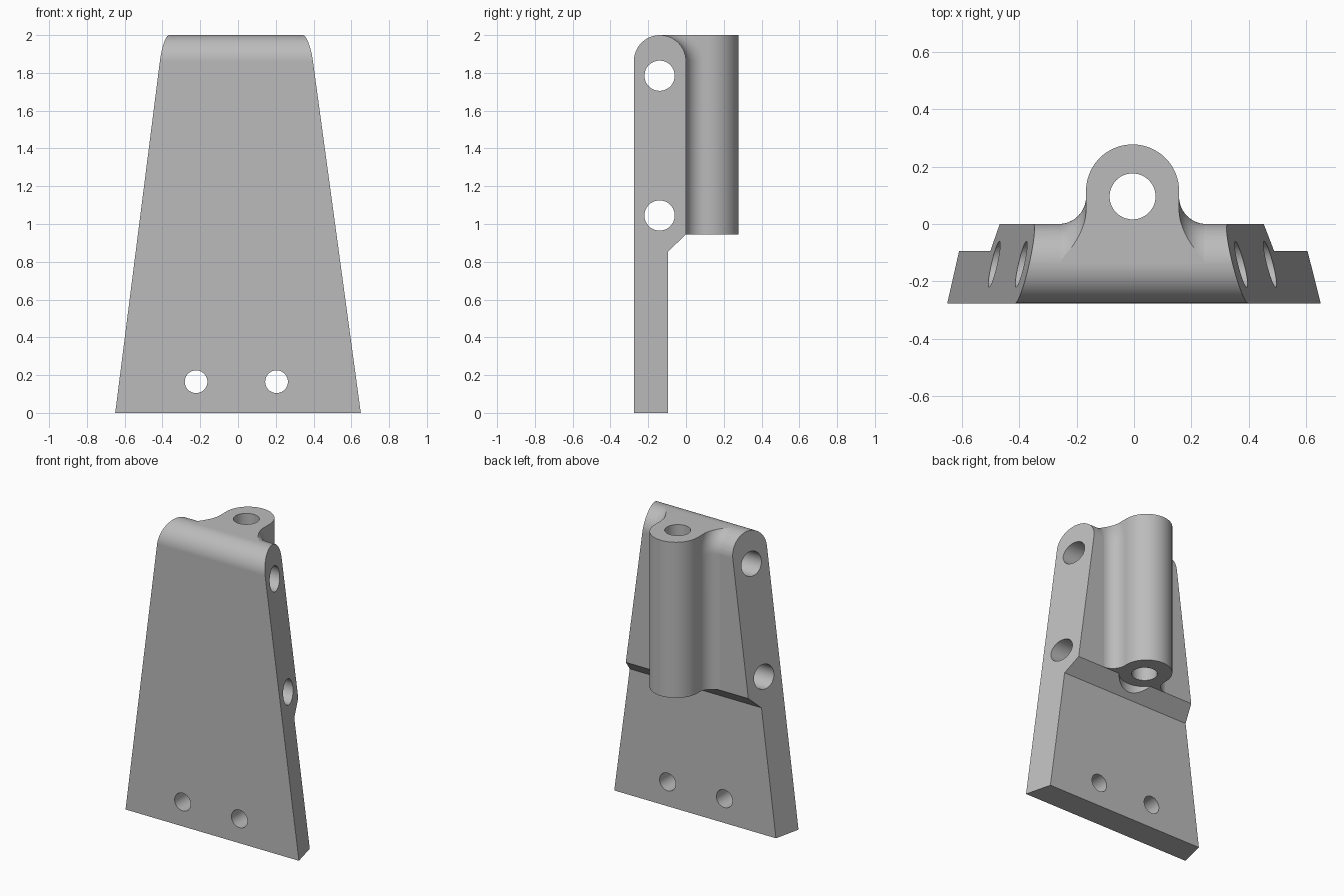
import bpy, bmesh
from math import sin, cos, pi, sqrt, radians
from mathutils import Vector, Matrix

if "Cube" in bpy.data.objects:
    bpy.data.objects.remove(bpy.data.objects["Cube"])

grey = bpy.data.materials.new("light grey metal")
grey.use_nodes = True
COLOUR = (0.5, 0.5, 0.5, 1)
grey.diffuse_color = COLOUR
grey.node_tree.nodes["Principled BSDF"].inputs["Base Color"].default_value = COLOUR

AXIS_Y, AXIS_Z, ROUND = -0.138, 1.862, 0.138      # rounded top of the plate
LEDGE, TOP = 0.945, 2.0
CX, HALF, FILLET = -0.005, 0.162, 0.095           # boss centre, half width, blend radius
SEG = 16


def finish(bm, name):
    bmesh.ops.recalc_face_normals(bm, faces=bm.faces)
    mesh = bpy.data.meshes.new(name)
    bm.to_mesh(mesh)
    bm.free()
    mesh.materials.append(grey)
    obj = bpy.data.objects.new(name, mesh)
    bpy.context.collection.objects.link(obj)
    return obj


def loft(sections, name, cut_top=False):
    """Closed solid through equal-sized rings of points."""
    bm = bmesh.new()
    rings = [[bm.verts.new(p) for p in s] for s in sections]
    for a, b in zip(rings, rings[1:]):
        for i in range(len(a)):
            j = (i + 1) % len(a)
            bm.faces.new((a[i], a[j], b[j], b[i]))
    bm.faces.new(rings[0])
    bm.faces.new(rings[-1][::-1])
    if cut_top:
        cut = bmesh.ops.bisect_plane(bm, geom=bm.verts[:] + bm.edges[:] + bm.faces[:],
                                     plane_co=(0, 0, TOP), plane_no=(0, 0, 1), clear_outer=True)
        edges = [e for e in cut["geom_cut"] if isinstance(e, bmesh.types.BMEdge)]
        bmesh.ops.holes_fill(bm, edges=edges)
    return finish(bm, name)


def rod(name, centre, radius, length, axis):
    bm = bmesh.new()
    turn = Vector((0, 0, 1)).rotation_difference(Vector(axis)).to_matrix().to_4x4()
    bmesh.ops.create_cone(bm, cap_ends=True, segments=48, radius1=radius, radius2=radius,
                          depth=length, matrix=Matrix.Translation(centre) @ turn)
    return finish(bm, name)


def combine(target, tool, operation):
    tool.hide_render = True
    mod = target.modifiers.new(operation, 'BOOLEAN')
    mod.operation, mod.solver, mod.object = operation, 'EXACT', tool
    bpy.context.view_layer.objects.active = target
    bpy.ops.object.modifier_apply(modifier=mod.name)
    bpy.data.objects.remove(tool)


# Tapered plate: side profile with a round top and a chamfered ledge
profile = [(-0.276, 0)]
for i in range(2 * SEG + 1):
    a = pi - pi * i / (2 * SEG)
    profile.append((AXIS_Y + ROUND * cos(a), AXIS_Z + ROUND * sin(a)))
profile += [(0, LEDGE), (-0.094, 0.855), (-0.094, 0)]
right_side = [(-0.65 + 0.127 * z + 0.227 * (y + 0.276), y, z) for y, z in profile]
left_side = [(0.65 - 0.136 * z - 0.253 * (y + 0.276), y, z) for y, z in profile]
bracket = loft([right_side, left_side], "bracket_plate")

# Round relief in the chamfer under the boss
combine(bracket, rod("relief_cutter", (CX, 0.1, LEDGE - 0.07), HALF, 0.14, (0, 0, 1)), 'DIFFERENCE')

# Blend that rises from the plate to the boss walls and rolls over the round top
half = []
for i in range(SEG + 1):
    a = pi / 2 * i / SEG
    sink = 0.0008 if i == 0 else 0
    half.append((HALF + FILLET * (1 - sin(a)), ROUND + FILLET * (1 - cos(a)) - sink))
half = [(half[0][0], 0.09)] + half + [(HALF - 0.01, ROUND + FILLET)]
outline = half + [(-x, r) for x, r in reversed(half)]
sections = [[(CX + x, AXIS_Y + r, LEDGE) for x, r in outline]]
for i in range(SEG + 1):
    a = pi / 2 * i / SEG
    sections.append([(CX + x, AXIS_Y + r * cos(a), AXIS_Z + r * sin(a)) for x, r in outline])
blend = loft(sections, "boss_blend", cut_top=True)

# Boss: upright round-backed block
arc = [(CX + HALF * cos(pi * i / 32), 0.115 + HALF * sin(pi * i / 32)) for i in range(33)]
shape = [(CX + HALF, -0.12)] + arc + [(CX - HALF, -0.12)]
boss = loft([[(x, y, z) for x, y in shape] for z in (LEDGE, TOP)], "hinge_boss")

combine(boss, blend, 'UNION')
combine(bracket, boss, 'UNION')

# Bolt holes, cross holes and the pin bore
for x in (-0.222, 0.204):
    combine(bracket, rod("bolt_hole_cutter", (x, -0.2, 0.165), 0.06, 1, (0, 1, 0)), 'DIFFERENCE')
for z in (1.785, 1.045):
    combine(bracket, rod("cross_hole_cutter", (0, -0.14, z), 0.08, 3, (1, 0, 0)), 'DIFFERENCE')
combine(bracket, rod("pin_bore_cutter", (CX, 0.096, 1.5), 0.08, 2, (0, 0, 1)), 'DIFFERENCE')

# Smooth curved faces, crisp edges
bpy.ops.object.select_all(action='DESELECT')
bracket.select_set(True)
bpy.context.view_layer.objects.active = bracket
bpy.ops.object.shade_smooth_by_angle(angle=radians(25))
weighted = bracket.modifiers.new("flat_faces", 'WEIGHTED_NORMAL')
weighted.keep_sharp = True
